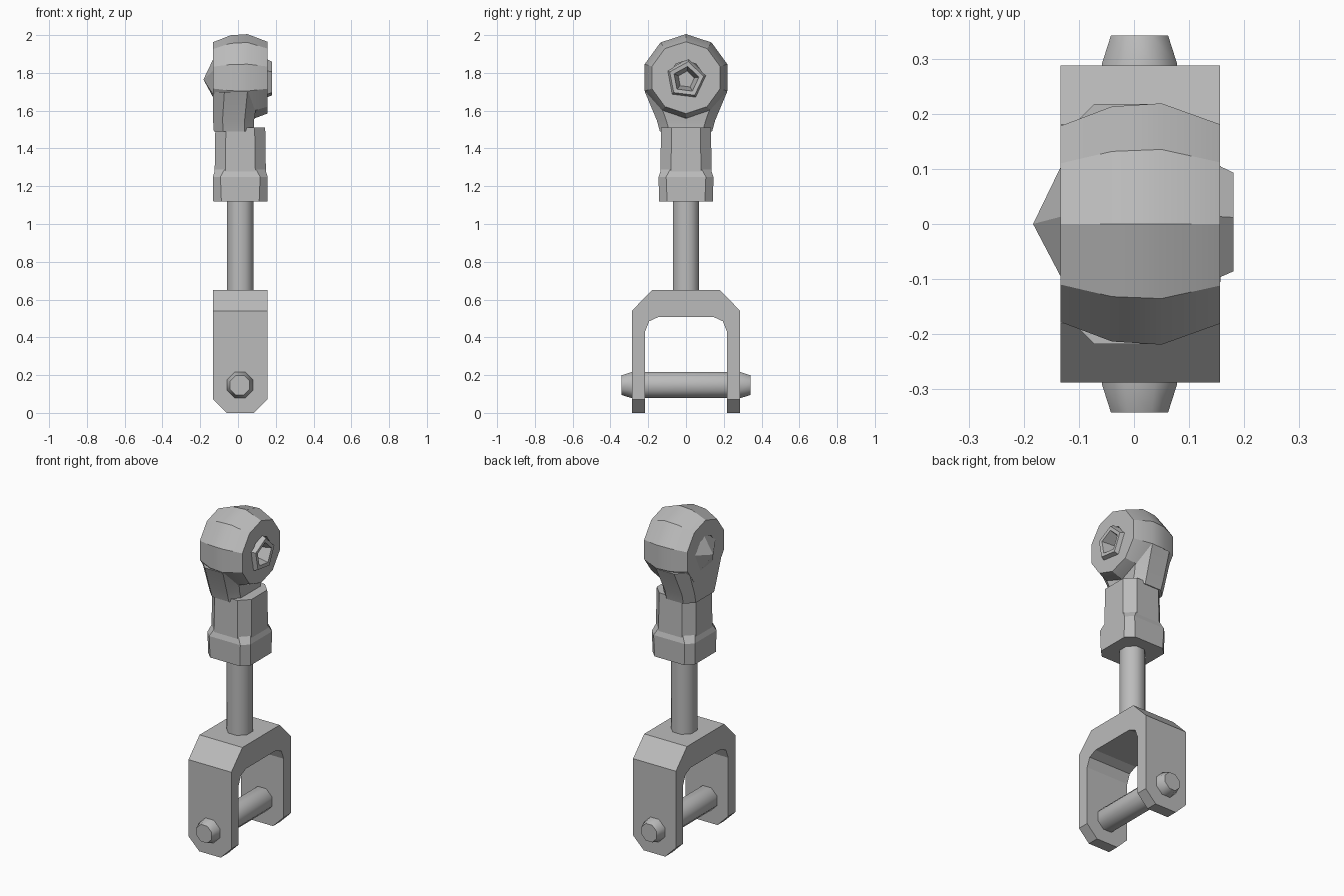
import bpy, bmesh, math
from mathutils import Vector

cube = bpy.data.objects.get("Cube")
if cube:
    bpy.data.objects.remove(cube, do_unlink=True)

# Single grey metal
metal = bpy.data.materials.new("grey metal")
metal.use_nodes = True
grey = (0.5, 0.5, 0.5, 1)
metal.diffuse_color = grey
metal.node_tree.nodes["Principled BSDF"].inputs["Base Color"].default_value = grey

CX = 0.012   # shared axis of the fork, rod and neck


def finish(name, bm, smooth=None):
    bmesh.ops.recalc_face_normals(bm, faces=bm.faces)
    mesh = bpy.data.meshes.new(name)
    bm.to_mesh(mesh)
    bm.free()
    mesh.materials.append(metal)
    obj = bpy.data.objects.new(name, mesh)
    bpy.context.collection.objects.link(obj)
    if smooth:
        bpy.ops.object.select_all(action='DESELECT')
        obj.select_set(True)
        bpy.context.view_layer.objects.active = obj
        bpy.ops.object.shade_smooth_by_angle(angle=math.radians(smooth))
    return obj


def loft(name, rings, smooth=None, cap=True):
    """Bridge matching rings of points; cap the ends or close the loop."""
    bm = bmesh.new()
    loops = [[bm.verts.new(p) for p in ring] for ring in rings]
    n = len(loops[0])
    pairs = list(zip(loops, loops[1:]))
    if not cap:
        pairs.append((loops[-1], loops[0]))
    for a, b in pairs:
        for i in range(n):
            j = (i + 1) % n
            bm.faces.new((a[i], a[j], b[j], b[i]))
    if cap:
        bm.faces.new(loops[0])
        bm.faces.new(loops[-1])
    bmesh.ops.remove_doubles(bm, verts=bm.verts, dist=0.0005)
    return finish(name, bm, smooth)


def ring(axis, pos, radius, sides, centre, turn=0.5):
    """Regular polygon around the x, y or z axis."""
    pts = []
    for i in range(sides):
        t = 2 * math.pi * (i + turn) / sides
        u, v = centre[0] + radius * math.cos(t), centre[1] + radius * math.sin(t)
        pts.append({'x': (pos, u, v), 'y': (u, pos, v), 'z': (u, v, pos)}[axis])
    return pts


def octagon(z, wide, narrow, cx=CX):
    """Square section with cut corners."""
    half = [(wide, -narrow), (wide, narrow), (narrow, wide), (-narrow, wide)]
    pts = half + [(-x, -y) for x, y in half]
    return [(cx + x, y, z) for x, y in pts]


# Fork: mirrored arch profile, extruded across x
side = [(0.287, 0), (0.287, 0.54), (0.18, 0.65)]
inner = [(0.145, 0.508), (0.195, 0.485), (0.217, 0.43), (0.217, 0)]
half = side[::-1] + []
outline = side + [(-y, z) for y, z in side[::-1]]
outline += [(-y, z) for y, z in inner[::-1]] + inner
bm = bmesh.new()
face = bm.faces.new([bm.verts.new((-0.133, y, z)) for y, z in outline])
ext = bmesh.ops.extrude_face_region(bm, geom=[face])
verts = [g for g in ext["geom"] if isinstance(g, bmesh.types.BMVert)]
bmesh.ops.translate(bm, verts=verts, vec=(0.289, 0, 0))
# Cut the lower corners of both legs
for s in (-1, 1):
    cut = bmesh.ops.bisect_plane(
        bm, geom=bm.verts[:] + bm.edges[:] + bm.faces[:], clear_outer=True,
        plane_co=(CX + s * 0.0725, 0, 0), plane_no=Vector((s, 0, -1)).normalized())
    edges = [g for g in cut["geom_cut"] if isinstance(g, bmesh.types.BMEdge)]
    bmesh.ops.holes_fill(bm, edges=edges)
finish("fork", bm)

# Cross pin with tapered ends
loft("cross_pin", [ring('y', y, r, 8, (0.01, 0.147)) for y, r in
                   ((-0.342, 0.056), (-0.29, 0.074), (0.29, 0.074), (0.342, 0.056))], 50)

# Rod
loft("rod", [ring('z', z, 0.075, 8, (CX, 0)) for z in (0.6, 1.16)], 50)

# Collar nut with sloped shoulder, and the neck above it
loft("collar", [octagon(1.12, 0.143, 0.1), octagon(1.25, 0.145, 0.105),
                octagon(1.295, 0.13, 0.08)])
loft("neck", [octagon(1.25, 0.136, 0.08), octagon(1.51, 0.132, 0.076)])


# Shank flaring from the neck into the eye
def shank_section(z, x0, x1, y, corner):
    return [(x1, -y + corner, z), (x1, y - corner, z), (x1 - corner, y, z),
            (x0 + corner, y, z), (x0, y - corner, z), (x0, -y + corner, z),
            (x0 + corner, -y, z), (x1 - corner, -y, z)]


loft("shank", [shank_section(1.49, -0.128, 0.085, 0.138, 0.05),
               shank_section(1.55, -0.132, 0.085, 0.155, 0.05),
               shank_section(1.7, -0.132, 0.11, 0.218, 0.06)], 40)

# Barrel-shaped eye around the bearing
EYE = (0, 1.775)
loft("eye", [ring('x', x, r, 10, EYE, 0.5) for x, r in
             ((-0.133, 0.09), (-0.133, 0.187), (-0.04, 0.224), (0.05, 0.23),
              (0.156, 0.19), (0.156, 0.09))], 30, cap=False)

# Bearing: pointed on one side, recessed socket on the other
loft("bearing", [ring('x', x, r, 5, (0, 1.765), 0.15) for x, r in
                 ((-0.183, 0.0), (-0.125, 0.122), (0.145, 0.112), (0.18, 0.095),
                  (0.178, 0.07), (0.09, 0.045))])
